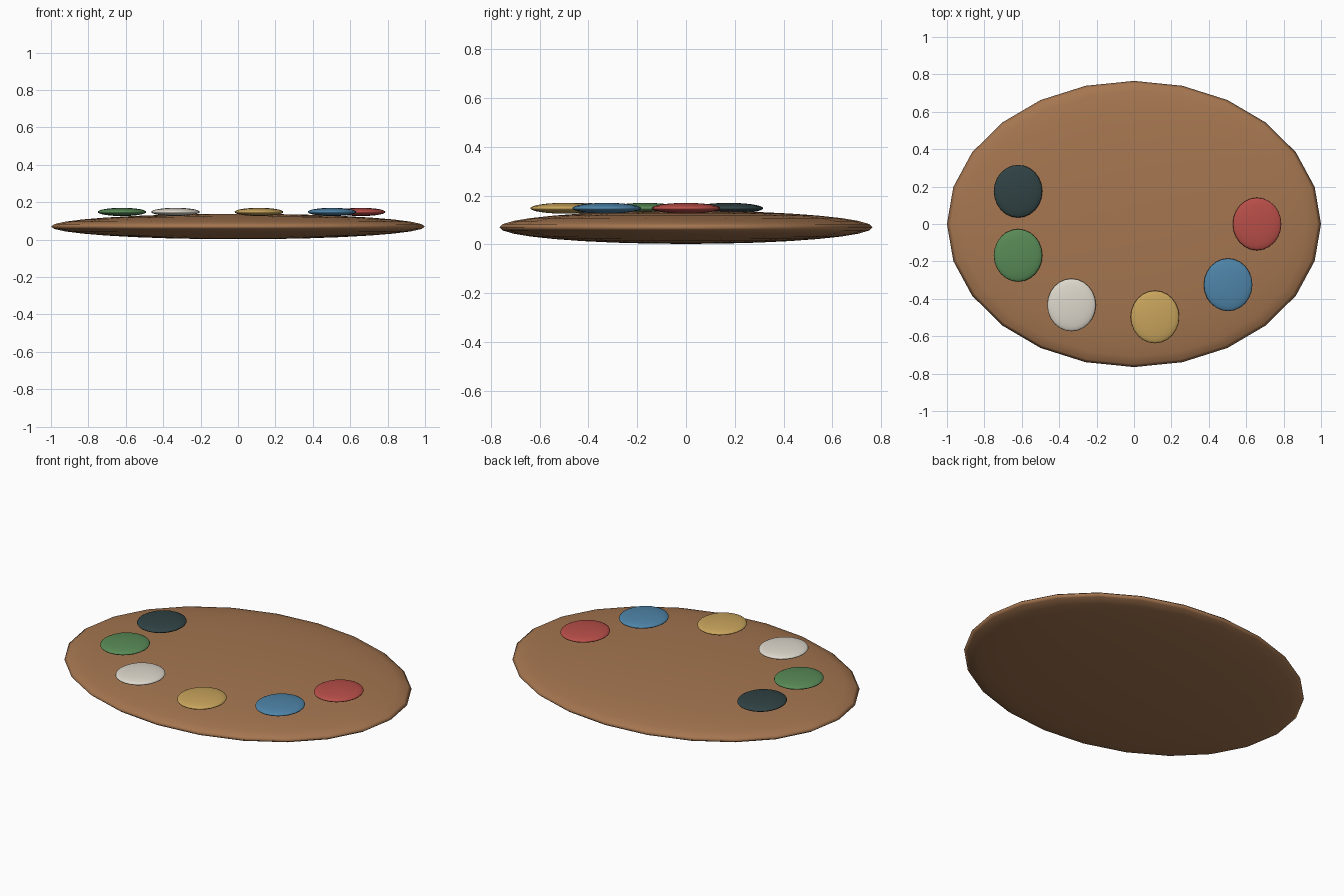
import bpy

if "Cube" in bpy.data.objects:
    bpy.data.objects.remove(bpy.data.objects["Cube"])


def lin(c):
    c /= 255
    return c / 12.92 if c <= 0.04045 else ((c + 0.055) / 1.055) ** 2.4


def material(name, rgb):
    m = bpy.data.materials.new(name)
    m.diffuse_color = (*[lin(c) for c in rgb], 1)
    m.use_nodes = True
    m.node_tree.nodes["Principled BSDF"].inputs["Base Color"].default_value = m.diffuse_color
    return m


def ellipsoid(name, centre, radii, segments, rings, mat):
    bpy.ops.mesh.primitive_uv_sphere_add(segments=segments, ring_count=rings, radius=1, location=centre)
    ob = bpy.context.object
    ob.name = name
    ob.scale = radii
    bpy.ops.object.transform_apply(location=False, rotation=False, scale=True)
    ob.data.materials.append(mat)
    bpy.ops.object.shade_smooth()
    return ob


# Flattened wooden board
ellipsoid("palette_board", (0, 0, 0.07), (1, 0.765, 0.068), 24, 16, material("wood brown", (165, 118, 80)))

# Paint blobs arranged in an arc along the board's edge
blobs = [
    ("red", (0.658, 0.0), (184, 78, 72)),
    ("blue", (0.503, -0.325), (78, 132, 168)),
    ("yellow", (0.112, -0.497), (200, 164, 92)),
    ("white", (-0.334, -0.433), (222, 216, 204)),
    ("green", (-0.62, -0.168), (88, 138, 86)),
    ("dark_teal", (-0.62, 0.175), (48, 66, 68)),
]
for name, (x, y), rgb in blobs:
    ellipsoid(name + "_paint", (x, y, 0.148), (0.13, 0.141, 0.022), 24, 16,
              material(name.replace("_", " "), rgb))
